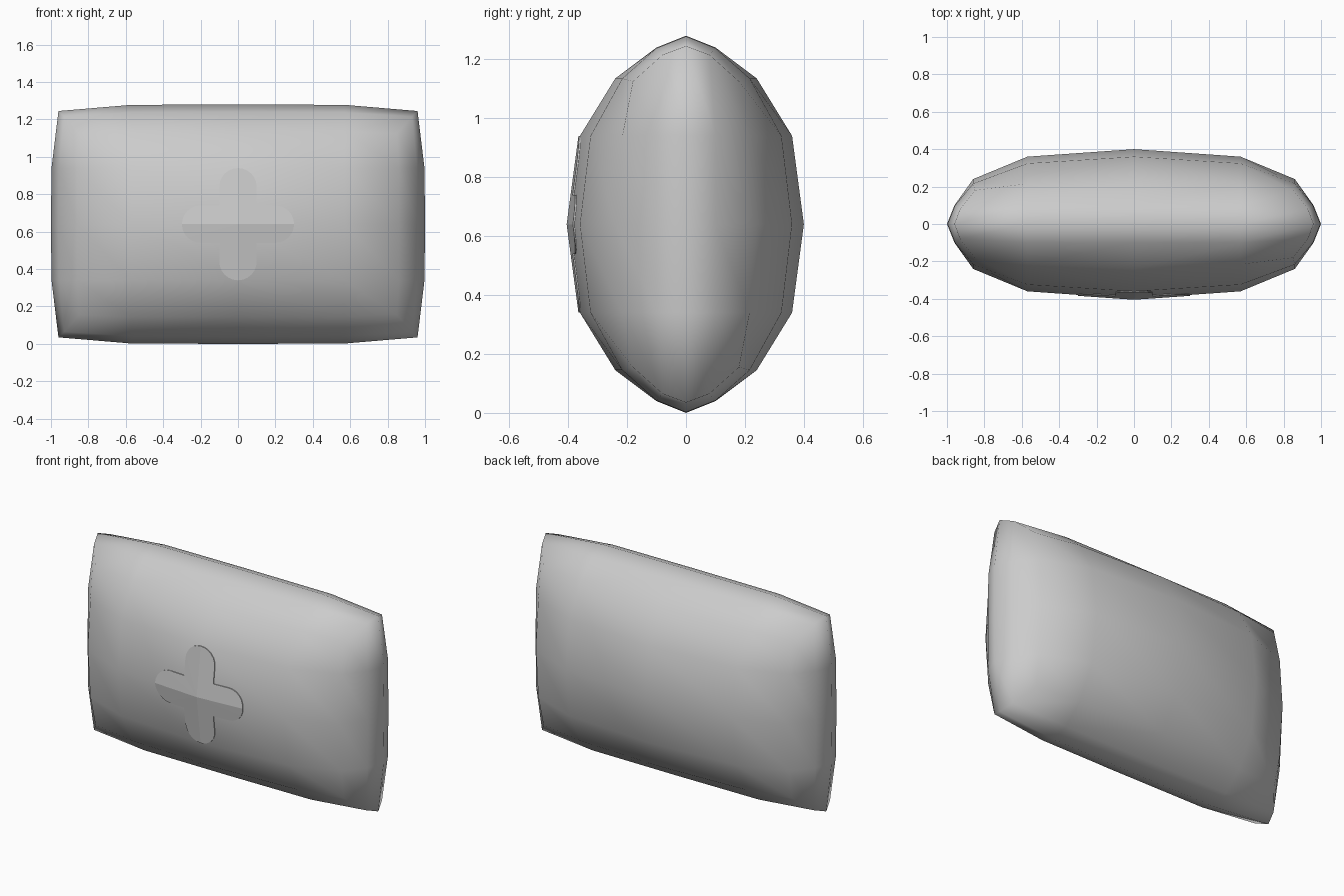
import bpy, bmesh, math

if "Cube" in bpy.data.objects:
    bpy.data.objects.remove(bpy.data.objects["Cube"], do_unlink=True)

MID_Z = 0.64
cloth = bpy.data.materials.new("plain grey cloth")
cloth.use_nodes = True
cloth.diffuse_color = (0.6, 0.6, 0.6, 1)
cloth.node_tree.nodes["Principled BSDF"].inputs["Base Color"].default_value = (0.6, 0.6, 0.6, 1)


def finish(bm, name):
    bmesh.ops.recalc_face_normals(bm, faces=bm.faces)
    mesh = bpy.data.meshes.new(name)
    bm.to_mesh(mesh)
    bm.free()
    mesh.materials.append(cloth)
    obj = bpy.data.objects.new(name, mesh)
    bpy.context.collection.objects.link(obj)
    return obj


# Cushion: a gridded box whose rows are moved out to a puffed profile
WIDE = [0, 0.57, 0.86]
TALL = [0, 0.30, 0.495]
PUFF = [1, 0.9, 0.6]


def cushion_point(a, b, c):
    """Grid steps 0..2 from the centre on each axis -> position in one octant."""
    x, z = WIDE[a], TALL[c]
    if b == 2:
        y = 0.4 * PUFF[a] * PUFF[c]
        if a == 2 and c == 2:
            x, y, z = 0.85, 0.18, 0.485
        return x, y, z
    y = (0, 0.1)[b]
    if a == 2 and c == 2:
        return (0.96, 0.93)[b], y * 0.8, (0.605, 0.575)[b]
    if a == 2:
        x = (1.0, 0.96)[b] - 0.003 * c
    else:
        z = (0.64, 0.60)[b] - 0.002 * a
    return x, y, z


bm = bmesh.new()
bmesh.ops.create_cube(bm, size=4)
bmesh.ops.subdivide_edges(bm, edges=bm.edges[:], cuts=3, use_grid_fill=True)
for v in bm.verts:
    steps = [round(t) for t in v.co]
    place = cushion_point(*[abs(s) for s in steps])
    v.co = [math.copysign(p, s) for p, s in zip(place, steps)]
    v.co.z += MID_Z
for f in bm.faces:
    f.smooth = True
finish(bm, "cushion")

# Cross patch: four round-ended arms lying on the front of the cushion
ARM, HALF, STEPS, LIFT = 0.2, 0.1, 12, 0.005


def on_front(x, z, lift):
    y = 0.4 * (1 - 0.1 * abs(x) / WIDE[1]) * (1 - 0.1 * abs(z) / TALL[1])
    return x, -y - lift, z + MID_Z


outline = []
for arm in range(4):
    turn = arm * math.pi / 2
    points = [(ARM + HALF * math.cos(t), HALF * math.sin(t))
              for t in [math.pi * (i / STEPS - 0.5) for i in range(STEPS + 1)]]
    points.append((HALF, HALF))
    for px, pz in points:
        outline.append((px * math.cos(turn) - pz * math.sin(turn),
                        px * math.sin(turn) + pz * math.cos(turn)))

bm = bmesh.new()
centre = bm.verts.new(on_front(0, 0, LIFT))
rim = [bm.verts.new(on_front(x, z, LIFT)) for x, z in outline]
base = [bm.verts.new(on_front(x, z, -0.01)) for x, z in outline]
back = bm.verts.new(on_front(0, 0, -0.01))
for i in range(len(rim)):
    j = (i + 1) % len(rim)
    bm.faces.new((centre, rim[i], rim[j]))
    bm.faces.new((rim[i], base[i], base[j], rim[j]))
    bm.faces.new((back, base[j], base[i]))
finish(bm, "cross_patch")
